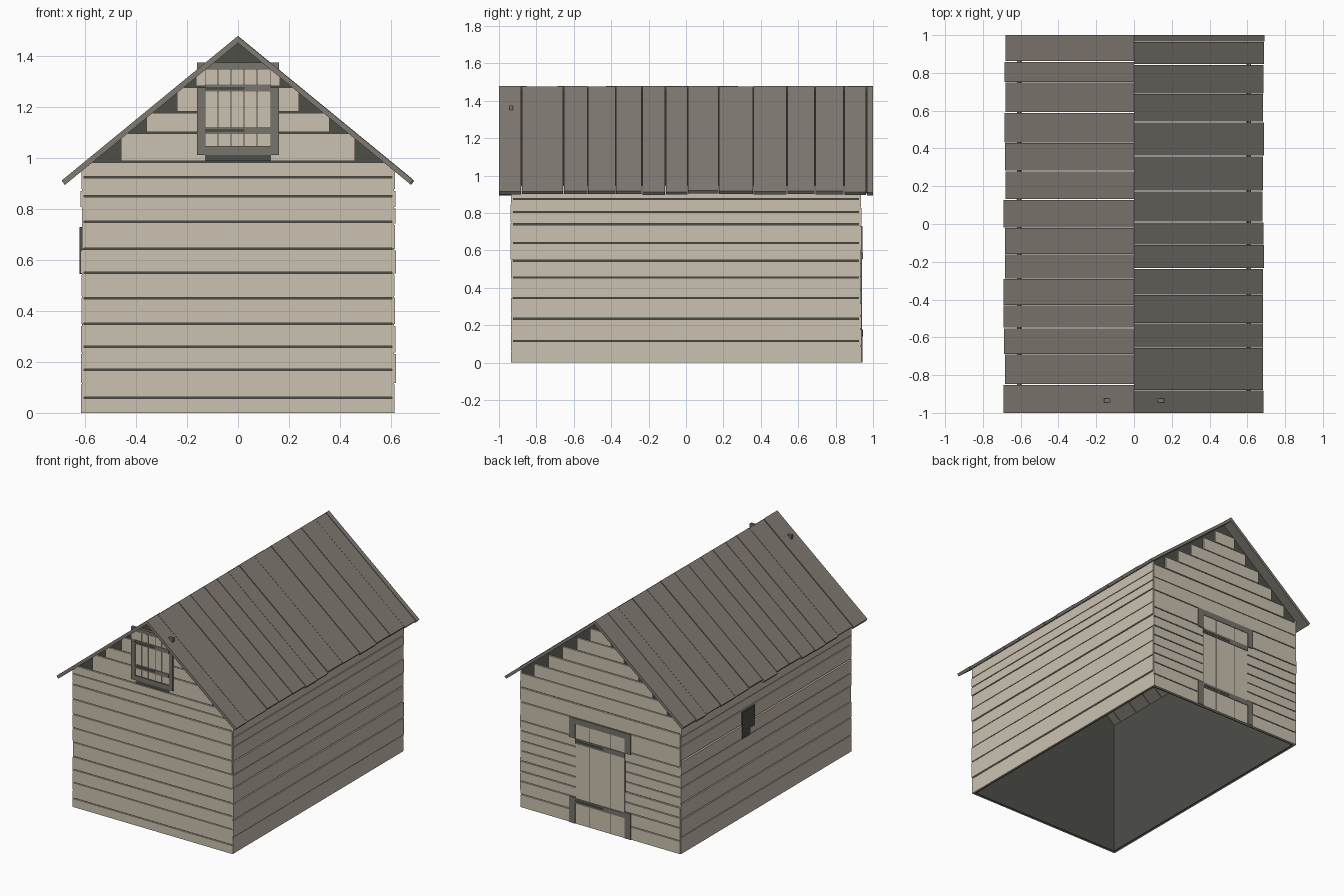
import bpy, bmesh, random

random.seed(4)
cube = bpy.data.objects.get("Cube")
if cube:
    bpy.data.objects.remove(cube)


def material(name, rgb):
    m = bpy.data.materials.new(name)
    m.use_nodes = True
    m.diffuse_color = (*rgb, 1)
    m.node_tree.nodes["Principled BSDF"].inputs["Base Color"].default_value = (*rgb, 1)
    return m


BEIGE = material("pale_wood", (0.60, 0.54, 0.44))
ROOF = material("roof_wood", (0.22, 0.195, 0.17))
TRIM = material("trim_wood", (0.19, 0.175, 0.15))
DARK = material("dark_backing", (0.075, 0.077, 0.064))

SLOPE, UNDER, TOP = 0.82, 1.452, 1.48
HX, HY = 0.605, 0.925          # half size of the backing shell


# Each plane maps (across, up, outward) to model space
def front(u, v, d): return (u, -d, v)
def back(u, v, d): return (u, d, v)
def left(u, v, d): return (d, u, v)
def right(u, v, d): return (-d, u, v)


def slab(bm, pts, d0, d1, plane):
    """Extrude a flat outline between two depths."""
    a = [bm.verts.new(plane(u, v, d0)) for u, v in pts]
    b = [bm.verts.new(plane(u, v, d1)) for u, v in pts]
    bm.faces.new(a)
    bm.faces.new(b[::-1])
    for i in range(len(pts)):
        j = (i + 1) % len(pts)
        bm.faces.new((a[i], b[i], b[j], a[j]))


def rect(u0, u1, v0, v1):
    return [(u0, v0), (u1, v0), (u1, v1), (u0, v1)]


def make(name, mat, pieces):
    """pieces: list of (outline, depth0, depth1, plane)"""
    bm = bmesh.new()
    for p in pieces:
        slab(bm, *p)
    bmesh.ops.recalc_face_normals(bm, faces=bm.faces)
    mesh = bpy.data.meshes.new(name)
    bm.to_mesh(mesh)
    bm.free()
    mesh.materials.append(mat)
    ob = bpy.data.objects.new(name, mesh)
    bpy.context.collection.objects.link(ob)
    return ob


def roof_x(z):
    return max((UNDER - z) / SLOPE, 0.0)


def gable_outline(z0, z1, hw):
    """Symmetric board outline, clipped by the roof underside."""
    side = [(min(hw, roof_x(z0)), z0)]
    if roof_x(z0) > hw > roof_x(z1):
        side.append((hw, UNDER - SLOPE * hw))
    side.append((min(hw, roof_x(z1)), z1))
    return side + [(-x, z) for x, z in reversed(side)]


# Dark shell behind the boards, open at the bottom
eave = UNDER - SLOPE * HX
pent = [(-HX, 0), (HX, 0), (HX, eave), (0, UNDER), (-HX, eave)]
make("inner_shell", DARK,
     [(pent, HY - 0.01, HY, p) for p in (front, back)] +
     [(rect(-HY, HY, 0, eave), HX - 0.01, HX, p) for p in (left, right)])


# Horizontal wall boards
GAP = 0.003


def gable_boards(name, plane, heights, widths):
    pieces = []
    zs = [0] + heights
    for i in range(len(heights)):
        hw = 0.612
        k = i - (len(heights) - len(widths))
        if k >= 0:
            hw = widths[k]
        out = gable_outline(zs[i] + (GAP if i else 0), zs[i + 1] - GAP, hw)
        pieces.append((out, HY, HY + random.uniform(0.009, 0.013), plane))
    make(name, BEIGE, pieces)


gable_boards("front_wall_boards", front,
             [0.06, 0.17, 0.26, 0.35, 0.45, 0.55, 0.645, 0.75, 0.85, 0.925,
              0.985, 1.10, 1.18, 1.28, 1.37],
             [0.46, 0.36, 0.24, 0.165])
gable_boards("back_wall_boards", back,
             [0.09, 0.18, 0.25, 0.32, 0.39, 0.46, 0.53, 0.60, 0.73, 0.83,
              0.93, 1.02, 1.11, 1.20, 1.29, 1.38],
             [0.51, 0.40, 0.29, 0.18, 0.08])

side_z = [0, 0.115, 0.235, 0.345, 0.455, 0.545, 0.64, 0.74, 0.805, 0.875, 0.95]
for name, plane in (("left_wall_boards", left), ("right_wall_boards", right)):
    make(name, BEIGE,
         [(rect(-0.932, 0.932, a + (GAP if a else 0), b - GAP), HX,
           HX + random.uniform(0.008, 0.015), plane)
          for a, b in zip(side_z, side_z[1:])])

# Roof boards running down each slope, with uneven ends
seams = {
    1: [-1, -0.88, -0.655, -0.525, -0.375, -0.235, -0.11, 0.01, 0.175, 0.36,
        0.54, 0.69, 0.845, 0.965, 1],
    -1: [-1, -0.85, -0.69, -0.55, -0.43, -0.29, -0.16, -0.02, 0.13, 0.28,
         0.43, 0.59, 0.75, 0.86, 1],
}
for s, name in ((1, "left_roof_boards"), (-1, "right_roof_boards")):
    pieces = []
    ys = seams[s]
    for y0, y1 in zip(ys, ys[1:]):
        x = random.uniform(0.68, 0.692)
        t = TOP - random.uniform(0, 0.004)
        xb = x - 0.012
        prof = [(0, UNDER), (0, t), (s * x, t - SLOPE * x),
                (s * xb, UNDER - SLOPE * xb)]
        g0, g1 = (0 if y0 == -1 else 0.002), (0 if y1 == 1 else 0.002)
        pieces.append((prof, y0 + g0, y1 - g1, back))
    make(name, ROOF, pieces)

# Front hatch under the ridge
make("hatch_opening", DARK, [(rect(-0.13, 0.13, 0.988, 1.352), HY, 0.9385, front)])
hx = [-0.13, -0.079, -0.028, 0.024, 0.075, 0.13]
make("hatch_boards", BEIGE,
     [(rect(a + 0.002, b - 0.002, 1.047, 1.348), HY, 0.941, front)
      for a, b in zip(hx, hx[1:])])
make("hatch_frame", TRIM,
     [(rect(-0.16, 0.16, 1.35, 1.375), HY, 0.944, front),
      (rect(-0.13, 0.13, 1.012, 1.043), HY, 0.944, front)] +
     [(rect(*sorted((s * 0.13, s * 0.16)), 1.012, 1.278), HY, 0.944, front)
      for s in (-1, 1)])
make("hatch_battens", TRIM,
     [(rect(-0.13, 0.13, z, z + 0.028), HY, 0.945, front) for z in (1.094, 1.262)])
make("hatch_hinges", DARK,
     [(rect(-0.13, 0.025, z, z + 0.012), HY, 0.947, front) for z in (1.102, 1.268)])

# Back door
make("door_opening", DARK, [(rect(-0.19, 0.19, 0, 0.70), HY, 0.9385, back)])
dx = [-0.19, -0.08, 0.08, 0.19]
make("door_boards", BEIGE,
     [(rect(a + 0.002, b - 0.002, 0, 0.69), HY, 0.941, back)
      for a, b in zip(dx, dx[1:])])
posts = [(rect(*sorted((s * 0.19, s * 0.235)), z0, z1), HY, 0.944, back)
         for s in (-1, 1) for z0, z1 in ((0, 0.18), (0.59, 0.69))]
make("door_frame", TRIM,
     posts + [(rect(-0.235, 0.235, 0.69, 0.73), HY, 0.944, back)])
make("door_battens", TRIM,
     [(rect(-0.19, 0.19, z, z + 0.035), HY, 0.945, back) for z in (0.14, 0.555)])
make("door_hinges", DARK,
     [(rect(-0.03, 0.19, z, z + 0.014), HY, 0.947, back) for z in (0.15, 0.565)])

# Small vent on the right wall
make("side_vent", DARK,
     [(rect(0.13, 0.27, 0.59, 0.73), HX, 0.622, right),
      (rect(0.18, 0.27, 0.545, 0.59), HX, 0.622, right)])
